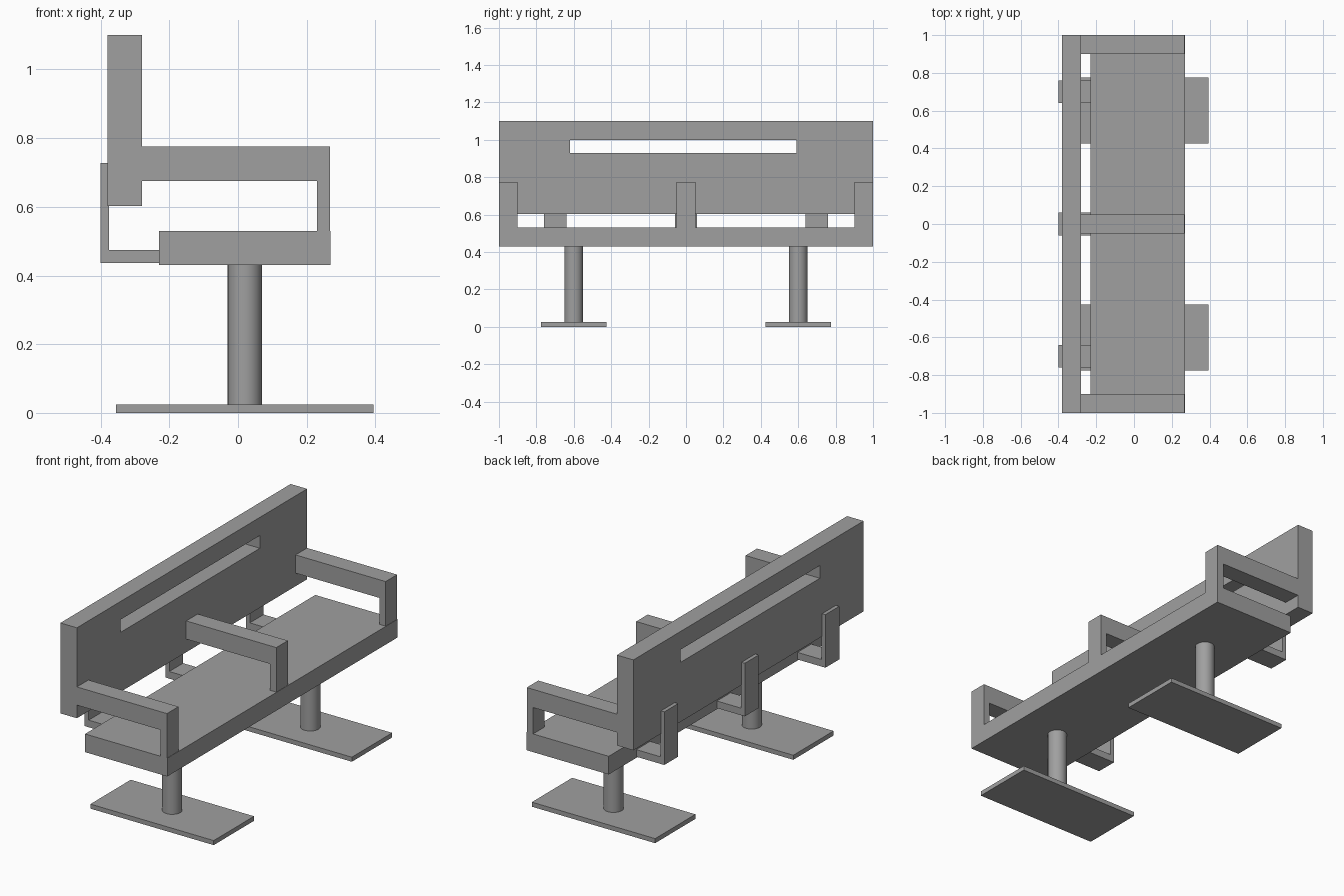
import bpy
import bmesh
from mathutils import Vector

cube = bpy.data.objects.get("Cube")
if cube:
    bpy.data.objects.remove(cube, do_unlink=True)

GREY = (0.35, 0.35, 0.35, 1)
grey = bpy.data.materials.new("grey_paint")
grey.use_nodes = True
grey.diffuse_color = GREY
grey.node_tree.nodes["Principled BSDF"].inputs["Base Color"].default_value = GREY


def finish(name, bm):
    bmesh.ops.recalc_face_normals(bm, faces=bm.faces)
    mesh = bpy.data.meshes.new(name)
    bm.to_mesh(mesh)
    bm.free()
    mesh.materials.append(grey)
    obj = bpy.data.objects.new(name, mesh)
    bpy.context.collection.objects.link(obj)
    return obj


def extrude(bm, faces, direction):
    geom = bmesh.ops.extrude_face_region(bm, geom=faces)["geom"]
    verts = [g for g in geom if isinstance(g, bmesh.types.BMVert)]
    bmesh.ops.translate(bm, verts=verts, vec=Vector(direction))


def side_profile(name, points, y, width):
    """Extrude an x-z outline across y, centred on the given y."""
    bm = bmesh.new()
    face = bm.faces.new([bm.verts.new((x, y - width / 2, z)) for x, z in points])
    extrude(bm, [face], (0, width, 0))
    return finish(name, bm)


def slab(name, x0, x1, z0, z1, y, width):
    return side_profile(name, [(x0, z0), (x1, z0), (x1, z1), (x0, z1)], y, width)


def slotted_panel(name, x, depth, outer, slot):
    """Panel in the y-z plane with a rectangular opening."""
    bm = bmesh.new()
    rings = []
    for y0, y1, z0, z1 in (outer, slot):
        corners = [(y0, z0), (y1, z0), (y1, z1), (y0, z1)]
        rings.append([bm.verts.new((x, y, z)) for y, z in corners])
    a, b = rings
    faces = []
    for i in range(4):
        j = (i + 1) % 4
        faces.append(bm.faces.new((a[i], a[j], b[j], b[i])))
    extrude(bm, faces, (depth, 0, 0))
    return finish(name, bm)


# Seat and slotted backrest
slab("seat", -0.23, 0.27, 0.43, 0.53, 0, 2)
slotted_panel("backrest", -0.38, 0.1, (-1, 1, 0.603, 1.1), (-0.62, 0.59, 0.93, 1.0))

# Armrests: level arm with a front post
arm = [(-0.28, 0.675), (0.23, 0.675), (0.23, 0.53),
       (0.268, 0.53), (0.268, 0.775), (-0.28, 0.775)]
for side, y in (("right", -0.95), ("middle", 0), ("left", 0.95)):
    side_profile(side + "_armrest", arm, y, 0.1)

# Brackets joining the seat to the backrest
bracket = [(-0.4, 0.436), (-0.23, 0.436), (-0.23, 0.475),
           (-0.376, 0.475), (-0.376, 0.728), (-0.4, 0.728)]
for side, y in (("right", -0.7), ("middle", 0), ("left", 0.7)):
    side_profile(side + "_back_bracket", bracket, y, 0.12)

# Round legs on flat foot plates
for side, y in (("right", -0.6), ("left", 0.6)):
    slab(side + "_foot_plate", -0.355, 0.395, 0, 0.025, y, 0.35)
    bpy.ops.mesh.primitive_cylinder_add(vertices=32, radius=0.05, depth=0.405,
                                        location=(0.02, y, 0.2275))
    leg = bpy.context.object
    leg.name = side + "_leg"
    leg.data.materials.append(grey)
    bpy.ops.object.shade_smooth_by_angle()
